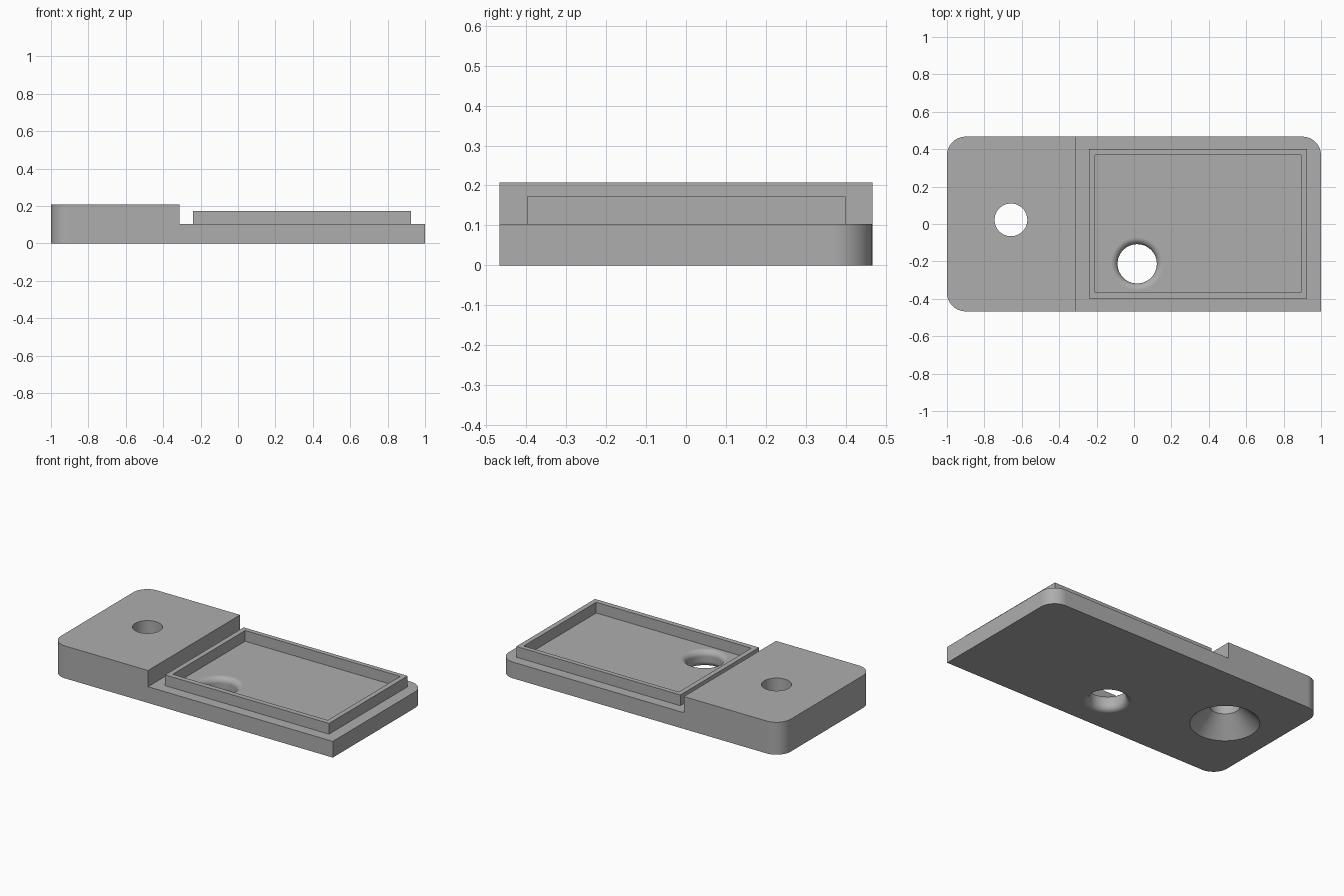
import bpy
import bmesh
from math import pi, sin, cos, radians

if "Cube" in bpy.data.objects:
    bpy.data.objects.remove(bpy.data.objects["Cube"])

HALF_Y = 0.467
TOP, RIM_TOP, FLOOR = 0.208, 0.173, 0.104
CORNER = 0.1

grey = bpy.data.materials.new("plain grey")
grey.use_nodes = True
GREY = (0.42, 0.42, 0.42, 1)
grey.diffuse_color = GREY
grey.node_tree.nodes["Principled BSDF"].inputs["Base Color"].default_value = GREY


def finish(name, bm):
    bmesh.ops.recalc_face_normals(bm, faces=bm.faces[:])
    mesh = bpy.data.meshes.new(name)
    bm.to_mesh(mesh)
    bm.free()
    mesh.materials.append(grey)
    obj = bpy.data.objects.new(name, mesh)
    bpy.context.collection.objects.link(obj)
    return obj


def prism(name, outline, z0, z1):
    bm = bmesh.new()
    face = bm.faces.new([bm.verts.new((x, y, z0)) for x, y in outline])
    moved = bmesh.ops.extrude_face_region(bm, geom=[face])["geom"]
    verts = [v for v in moved if isinstance(v, bmesh.types.BMVert)]
    bmesh.ops.translate(bm, verts=verts, vec=(0, 0, z1 - z0))
    return finish(name, bm)


def box(name, x0, x1, y0, y1, z0, z1):
    return prism(name, [(x0, y0), (x1, y0), (x1, y1), (x0, y1)], z0, z1)


def lathe(name, profile, cx, cy, sides=64):
    """Closed solid turned about a vertical axis from (radius, z) points."""
    bm = bmesh.new()
    rings = [[bm.verts.new((cx + r * cos(2 * pi * i / sides),
                            cy + r * sin(2 * pi * i / sides), z))
              for i in range(sides)] for r, z in profile]
    for low, high in zip(rings, rings[1:]):
        for i in range(sides):
            j = (i + 1) % sides
            bm.faces.new((low[i], low[j], high[j], high[i]))
    bm.faces.new(rings[0])
    bm.faces.new(rings[-1])
    return finish(name, bm)


def combine(target, tool, operation):
    mod = target.modifiers.new(operation.lower(), "BOOLEAN")
    mod.operation, mod.solver, mod.object = operation, "EXACT", tool
    tool.hide_render = True
    bpy.context.view_layer.objects.active = target
    bpy.ops.object.modifier_apply(modifier=mod.name)
    bpy.data.objects.remove(tool)


# Plate outline: three rounded corners and one square corner
outline = [(1, -HALF_Y)]
for sx, sy, start in ((1, 1, 0), (-1, 1, 90), (-1, -1, 180)):
    for k in range(13):
        a = radians(start + 7.5 * k)
        outline.append((sx * (1 - CORNER) + CORNER * cos(a),
                        sy * (HALF_Y - CORNER) + CORNER * sin(a)))
plate = prism("mounting_plate", outline, 0, TOP)

# Step down from the thick end to the thin end
combine(plate, box("step_cutter", -0.312, 1.2, -1, 1, FLOOR, 0.4), "DIFFERENCE")

# Raised rectangular rim around a shallow tray
combine(plate, box("rim", -0.24, 0.925, -0.398, 0.4, 0.06, RIM_TOP), "UNION")
combine(plate, box("tray_cutter", -0.208, 0.893, -0.365, 0.37, FLOOR, 0.4), "DIFFERENCE")

# Countersunk screw hole through the thick end
screw = [(0.21, -0.01), (0.0875, 0.1125), (0.0875, 0.3)]
combine(plate, lathe("screw_hole_cutter", screw, -0.658, 0.022), "DIFFERENCE")

# Cable hole with rounded lips above and below
HOLE, LIP = 0.105, 0.036
arc = [radians(a) for a in range(0, 91, 10)]
lower = [(HOLE + LIP - LIP * sin(a), LIP - LIP * cos(a)) for a in arc]
upper = [(r, FLOOR - z) for r, z in reversed(lower)]
wide = HOLE + LIP
cable = [(wide, -0.05)] + lower + upper + [(wide, 0.15)]
combine(plate, lathe("cable_hole_cutter", cable, 0.017, -0.213), "DIFFERENCE")

# Smooth the round surfaces and keep the flats flat
bpy.ops.object.select_all(action="DESELECT")
plate.select_set(True)
bpy.context.view_layer.objects.active = plate
bpy.ops.object.shade_smooth_by_angle(angle=radians(30))
weighted = plate.modifiers.new("flat_faces", "WEIGHTED_NORMAL")
weighted.keep_sharp = True
